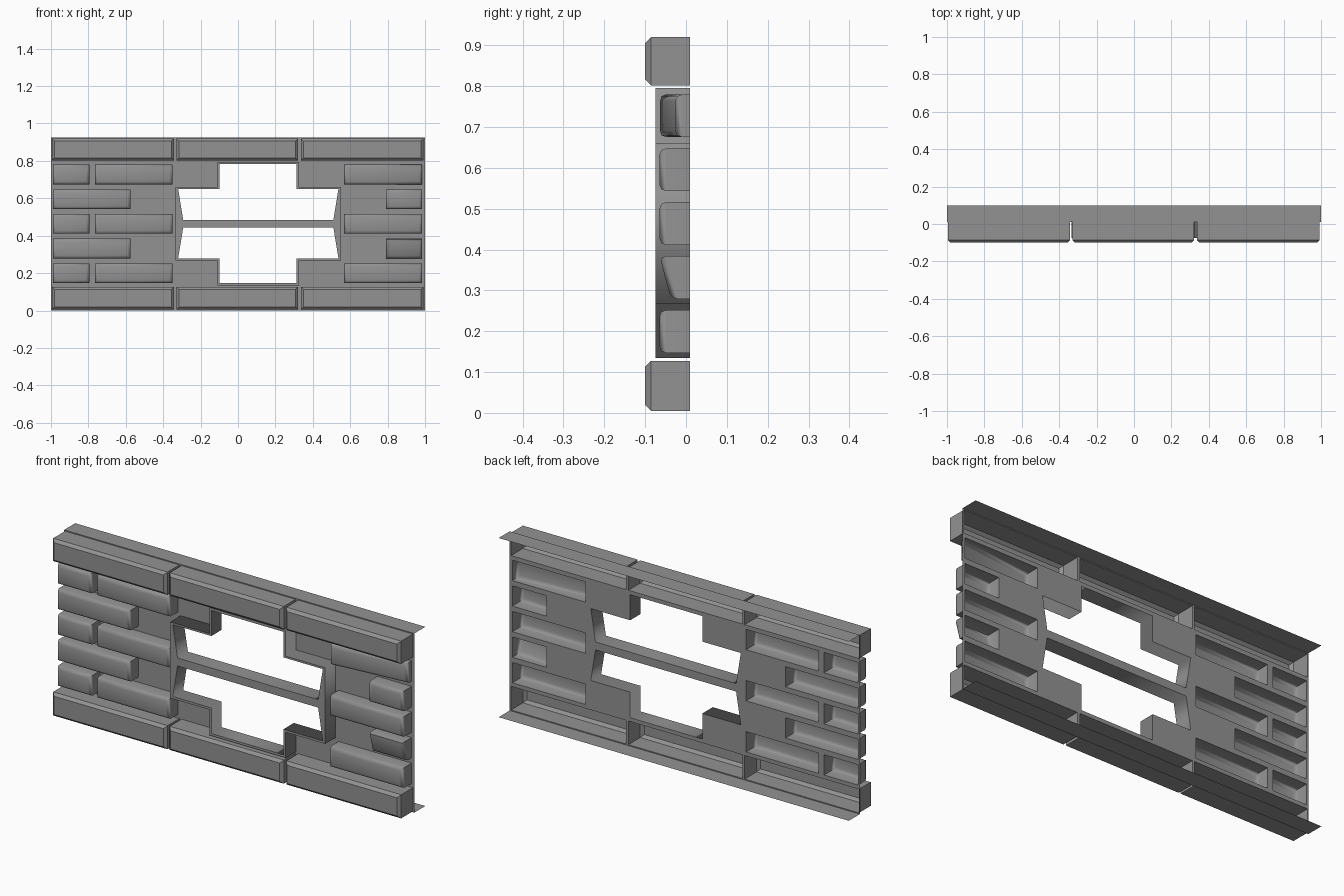
import bpy
import bmesh
import math

BACK = 0.01      # plane of the backing sheet
TOP = 0.925      # overall height

if "Cube" in bpy.data.objects:
    bpy.data.objects.remove(bpy.data.objects["Cube"])

stone = bpy.data.materials.new("grey stone")
grey = (0.29, 0.29, 0.29, 1)
stone.diffuse_color = grey
stone.use_nodes = True
stone.node_tree.nodes["Principled BSDF"].inputs["Base Color"].default_value = grey


def finish(bm, name):
    mesh = bpy.data.meshes.new(name)
    bm.to_mesh(mesh)
    bm.free()
    mesh.materials.append(stone)
    obj = bpy.data.objects.new(name, mesh)
    bpy.context.collection.objects.link(obj)
    return obj


def hollow_block(name, x0, x1, z0, z1, front, bevel, segments=1, turn=0, lean=0):
    """Five-sided block, open at the back; turn and lean push in one front side."""
    bm = bmesh.new()
    corners = [(x0, z0), (x1, z0), (x1, z1), (x0, z1)]
    rear = [bm.verts.new((x, BACK, z)) for x, z in corners]
    face = [bm.verts.new((x, front + turn * (x == x1) + lean * (z == z0), z))
            for x, z in corners]
    cap = bm.faces.new(face)
    for i in range(4):
        j = (i + 1) % 4
        bm.faces.new((rear[i], rear[j], face[j], face[i]))
    bmesh.ops.recalc_face_normals(bm, faces=bm.faces)
    bmesh.ops.bevel(bm, geom=list(cap.edges), offset=bevel, segments=segments,
                    profile=0.5, affect='EDGES')
    return finish(bm, name)


def smooth(obj):
    bpy.ops.object.select_all(action='DESELECT')
    bpy.context.view_layer.objects.active = obj
    obj.select_set(True)
    bpy.ops.object.shade_smooth_by_angle(angle=math.radians(50))


holes = []

# Long courses along the top and bottom
for course, z0, z1 in (("bottom", 0.005, 0.127), ("top", 0.802, 0.92)):
    for side, x0, x1 in (("right", -0.995, -0.342), ("middle", -0.33, 0.322),
                         ("left", 0.336, 0.992)):
        hollow_block(f"{course}_beam_{side}", x0, x1, z0, z1, -0.1, 0.014)
        holes.append((x0, x1, z0, z1))

# Staggered bricks either side of the window
odd_row = [(-0.99, -0.795), (-0.765, -0.35), (0.567, 0.985)]
even_row = [(-0.99, -0.575), (0.79, 0.985)]
for row in range(5):
    z0 = 0.147 + 0.132 * row
    z1 = z0 + 0.105
    for n, (x0, x1) in enumerate(even_row if row % 2 else odd_row):
        turn = 0.04 if row == 4 and n == 2 else 0
        lean = 0.028 if row == 1 and n == 1 else 0
        brick = hollow_block(f"brick_{row + 1}_{n + 1}", x0, x1, z0, z1,
                             -0.065, 0.016, 2, turn, lean)
        smooth(brick)
        holes.append((x0, x1, z0, z1))

# Cross-shaped window opening
holes += [(-0.335, 0.55, 0.267, 0.66), (-0.11, 0.325, 0.135, 0.795)]

# Backing sheet: a grid of cells, leaving out the openings
xs = sorted({-1, 1} | {round(v, 4) for h in holes for v in h[:2]})
zs = sorted({0, TOP} | {round(v, 4) for h in holes for v in h[2:]})
bm = bmesh.new()
for x0, x1 in zip(xs, xs[1:]):
    for z0, z1 in zip(zs, zs[1:]):
        cx, cz = (x0 + x1) / 2, (z0 + z1) / 2
        if not any(a < cx < b and c < cz < d for a, b, c, d in holes):
            bm.faces.new([bm.verts.new((x, BACK, z)) for x, z in
                          ((x0, z0), (x1, z0), (x1, z1), (x0, z1))])
bmesh.ops.remove_doubles(bm, verts=bm.verts, dist=0.0001)
finish(bm, "backing_sheet")

# Thin flanges running back along the top and bottom
for name, z in (("bottom_flange", 0), ("top_flange", TOP)):
    bm = bmesh.new()
    quad = [bm.verts.new(p) for p in ((-1, BACK, z), (1, BACK, z), (1, 0.1, z), (-1, 0.1, z))]
    bm.faces.new(quad if z else quad[::-1])
    finish(bm, name)

# Window frame with a crossbar, extruded from its outline and two openings
MID = 0.4645
outer = [(-0.335, 0.66), (-0.11, 0.66), (-0.11, 0.795), (0.325, 0.795),
         (0.325, 0.66), (0.55, 0.66), (0.55, 0.267), (0.325, 0.267),
         (0.325, 0.135), (-0.11, 0.135), (-0.11, 0.267), (-0.335, 0.267)]
upper = [(-0.32, 0.65), (-0.1, 0.65), (-0.1, 0.782), (0.312, 0.782),
         (0.312, 0.65), (0.537, 0.65), (0.51, 0.485), (-0.293, 0.485)]
lower = [(x, 2 * MID - z) for x, z in upper]
curve = bpy.data.curves.new("window_frame", 'CURVE')
curve.dimensions = '2D'
curve.fill_mode = 'BOTH'
curve.extrude = 0.0425
for outline in (outer, upper, lower):
    spline = curve.splines.new('POLY')
    spline.points.add(len(outline) - 1)
    for point, (x, z) in zip(spline.points, outline):
        point.co = (x, z, 0, 1)
    spline.use_cyclic_u = True
curve.materials.append(stone)
frame = bpy.data.objects.new("window_frame", curve)
bpy.context.collection.objects.link(frame)
frame.location.y = BACK - 0.0425
frame.rotation_euler.x = math.pi / 2
bpy.ops.object.select_all(action='DESELECT')
bpy.context.view_layer.objects.active = frame
frame.select_set(True)
bpy.ops.object.convert(target='MESH')
